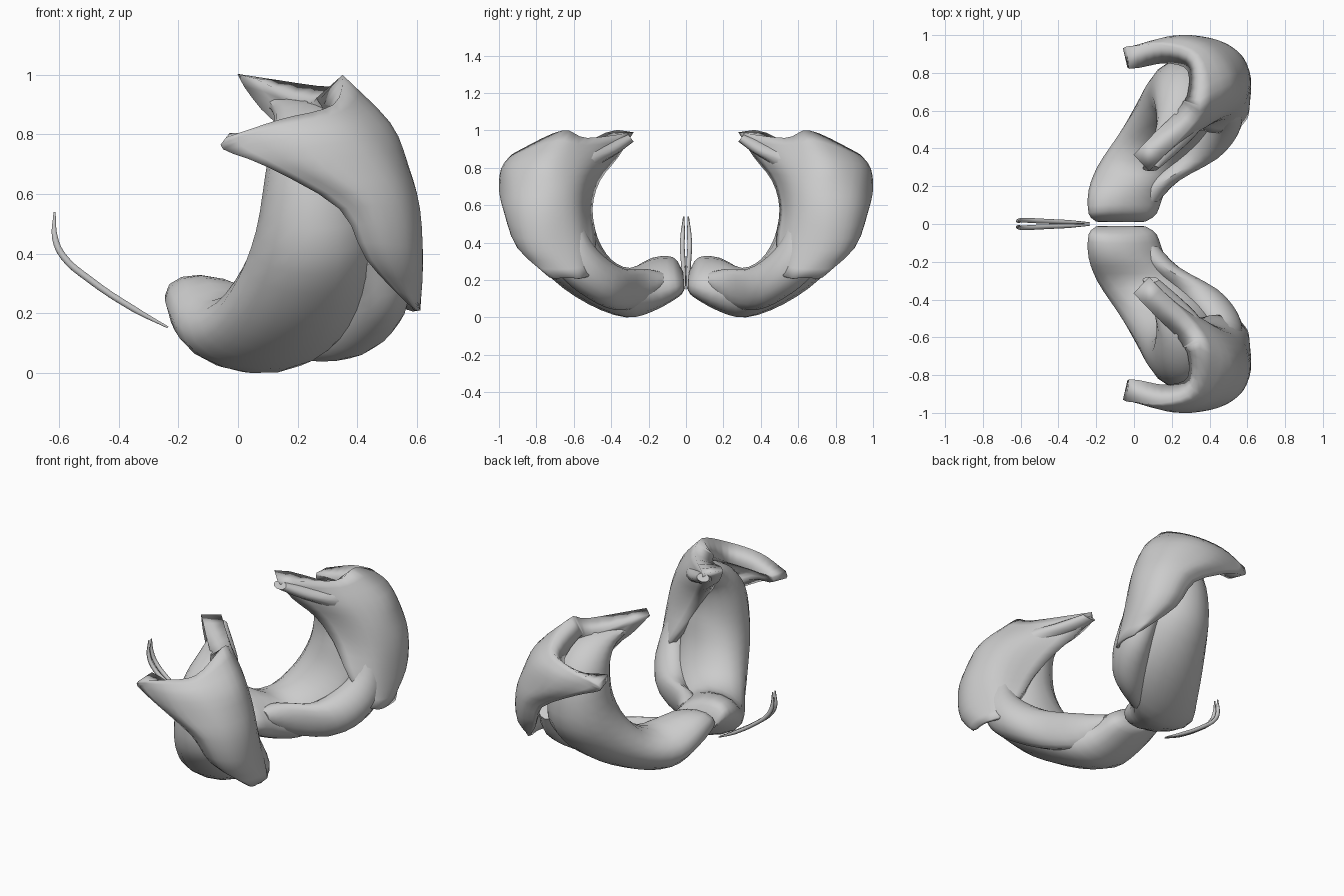
import bpy, bmesh, math
from mathutils import Vector

if "Cube" in bpy.data.objects:
    bpy.data.objects.remove(bpy.data.objects["Cube"])


def spline(pts, n):
    """Catmull-Rom through pts, n steps per span."""
    p = [2 * pts[0] - pts[1]] + list(pts) + [2 * pts[-1] - pts[-2]]
    out = []
    for i in range(1, len(p) - 2):
        a, b, c, d = p[i - 1:i + 3]
        for k in range(n):
            t = k / n
            out.append(0.5 * (2 * b + (c - a) * t + (2 * a - 5 * b + 4 * c - d) * t * t
                              + (3 * b - a - 3 * c + d) * t ** 3))
    return out + [pts[-1].copy()]


def loft(name, rows, closed, thickness=0):
    """Skin a list of equal-length rows and mirror the part across y."""
    bm = bmesh.new()
    grid = [[bm.verts.new(v) for v in r] for r in rows]
    n = len(rows[0])
    for a, b in zip(grid, grid[1:]):
        for j in range(n if closed else n - 1):
            k = (j + 1) % n
            bm.faces.new((a[j], a[k], b[k], b[j]))
    if closed:
        bm.faces.new(grid[0])
        bm.faces.new(grid[-1])
    bmesh.ops.recalc_face_normals(bm, faces=bm.faces)
    # open sheets: make the normals face away from the inside of the horn
    if not closed:
        mid = Vector((0.2, 0.68, 0.6))
        if sum((f.calc_center_median() - mid).dot(f.normal) for f in bm.faces) < 0:
            bmesh.ops.reverse_faces(bm, faces=bm.faces)
    me = bpy.data.meshes.new(name)
    bm.to_mesh(me)
    bm.free()
    ob = bpy.data.objects.new(name, me)
    bpy.context.collection.objects.link(ob)
    if thickness:
        # thin at the bottom rows, full thickness at the top
        g = ob.vertex_groups.new(name="thick")
        for i in range(len(rows)):
            g.add(range(i * n, i * n + n), 0.15 + 0.85 * i / (len(rows) - 1), 'REPLACE')
        s = ob.modifiers.new("thickness", 'SOLIDIFY')
        s.thickness, s.offset, s.vertex_group = thickness, -1, "thick"
    m = ob.modifiers.new("mirror", 'MIRROR')
    m.use_axis = (False, True, False)
    m.use_mirror_merge = False
    for o in bpy.context.selected_objects:
        o.select_set(False)
    ob.select_set(True)
    bpy.context.view_layer.objects.active = ob
    bpy.ops.object.shade_smooth_by_angle(angle=math.radians(40))
    return ob


def tube(name, rings, sides=16, steps=3):
    """Each ring: outer y, outer z, inner y, inner z, x min, x max, tilt of the x axis in z."""
    ctrl = [(Vector((r[4], r[0], r[1])), Vector((r[5], r[2], r[3])), Vector((r[6], 0, 0)))
            for r in rings]
    lo, hi, tilt = (spline([c[i] for c in ctrl], steps) for i in range(3))
    rows = []
    for a, b, s in zip(lo, hi, tilt):
        c, h = (a + b) / 2, (b - a) / 2
        rows.append([(c.x + h.x * math.cos(t), c.y + h.y * math.sin(t),
                      c.z + h.z * math.sin(t) + s.x * math.cos(t))
                     for t in (2 * math.pi * i / sides for i in range(sides))])
    return loft(name, rows, True)


# Curved body, from the middle outward, up and over into the inner horn
tube("curved_body", [
    (0.010, 0.15, 0.015, 0.24, -0.20, 0.06, -.02),
    (0.04, 0.12, 0.07, 0.31, -0.24, 0.12, -.05),
    (0.18, 0.04, 0.18, 0.31, -0.24, 0.17, -.05),
    (0.32, 0.00, 0.30, 0.265, -0.19, 0.28, -.02),
    (0.52, 0.07, 0.40, 0.31, -0.09, 0.40, 0),
    (0.72, 0.21, 0.47, 0.42, 0.00, 0.45, 0),
    (0.86, 0.40, 0.50, 0.55, 0.06, 0.46, 0),
    (0.86, 0.65, 0.51, 0.66, 0.09, 0.42, 0),
    (0.78, 0.80, 0.49, 0.77, 0.11, 0.40, 0),
    (0.63, 0.90, 0.44, 0.83, 0.12, 0.36, 0),
    (0.46, 0.93, 0.36, 0.88, 0.09, 0.25, 0),
    (0.31, 0.98, 0.28, 0.94, 0.045, 0.13, 0)])

# Swelling under the rear edge
tube("lower_lobe", [
    (0.12, 0.14, 0.12, 0.24, 0.00, 0.13, 0),
    (0.24, 0.06, 0.22, 0.26, 0.06, 0.24, 0),
    (0.38, 0.04, 0.33, 0.26, 0.20, 0.45, 0),
    (0.52, 0.10, 0.43, 0.32, 0.30, 0.55, 0),
    (0.66, 0.21, 0.51, 0.41, 0.38, 0.58, 0),
    (0.74, 0.36, 0.55, 0.51, 0.38, 0.56, 0)])

# Outer mantle with two horns: rows run from outer edge to inner edge
mantle = [
    [(.57, .75, .23), (.60, .72, .21), (.61, .66, .21), (.61, .60, .21), (.60, .56, .21), (.57, .52, .22)],
    [(.43, .89, .38), (.51, .90, .37), (.59, .84, .36), (.62, .72, .36), (.57, .57, .38), (.44, .48, .40)],
    [(.34, .95, .55), (.45, .97, .56), (.57, .89, .55), (.61, .74, .55), (.53, .58, .56), (.32, .50, .58)],
    [(.10, .96, .69), (.30, 1.0, .68), (.50, .92, .69), (.57, .74, .70), (.48, .57, .71), (.22, .46, .73)],
    [(-.05, .93, .75), (.20, .99, .79), (.40, .93, .82), (.51, .74, .84), (.40, .54, .84), (.13, .36, .86)],
    [(-.04, .94, .79), (.14, .95, .85), (.32, .88, .90), (.35, .66, 1.0), (.31, .53, .96), (.08, .28, .99)]]
rows = [spline([Vector(p) for p in r], 4) for r in mantle]
cols = [spline(list(c), 3) for c in zip(*rows)]
loft("outer_mantle", [list(r) for r in zip(*cols)], False, 0.12)

# Pair of thin curved tails
for s in (-1, 1):
    cu = bpy.data.curves.new("thin_tail", 'CURVE')
    cu.dimensions = '3D'
    cu.bevel_depth, cu.bevel_resolution, cu.resolution_u = 0.013, 1, 4
    cu.use_fill_caps = True
    pts = [(-.235, .006, .153, .3), (-.35, .010, .215, .9), (-.50, .016, .315, 1),
           (-.585, .020, .39, 1), (-.613, .017, .45, .9), (-.615, .012, .54, .3)]
    sp = cu.splines.new('BEZIER')
    sp.bezier_points.add(len(pts) - 1)
    for bp, (x, y, z, r) in zip(sp.bezier_points, pts):
        bp.co, bp.radius = (x, s * y, z), r
        bp.handle_left_type = bp.handle_right_type = 'AUTO'
    bpy.context.collection.objects.link(bpy.data.objects.new("thin_tail", cu))
